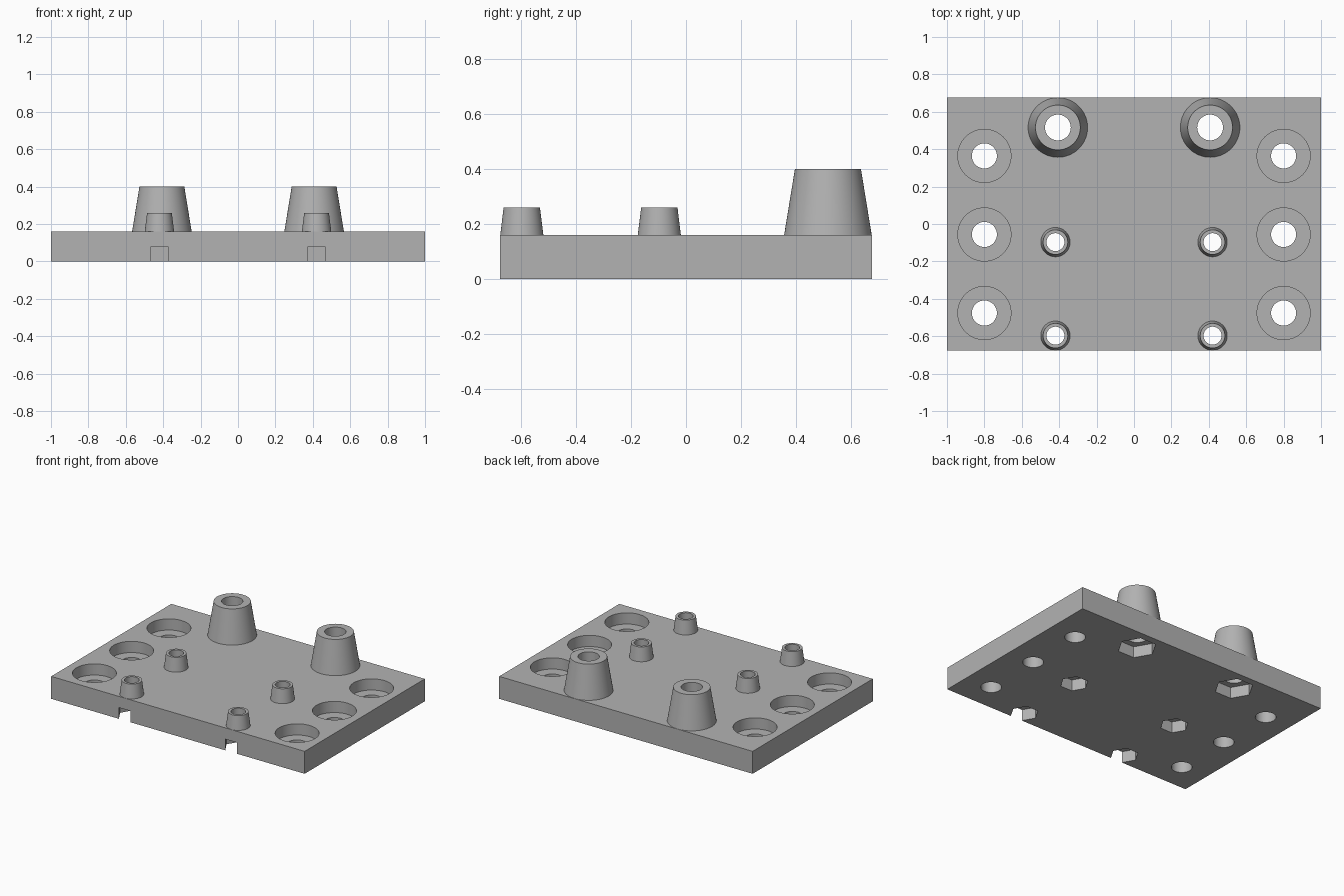
import bpy
import math

cube = bpy.data.objects.get("Cube")
if cube:
    bpy.data.objects.remove(cube)

GREY = (0.45, 0.45, 0.45, 1)
grey = bpy.data.materials.new("plain grey")
grey.use_nodes = True
grey.diffuse_color = GREY
grey.node_tree.nodes["Principled BSDF"].inputs["Base Color"].default_value = GREY

TOP = 0.16      # plate thickness
POCKET = 0.08   # depth of nut pockets and counterbores

# Base plate
bpy.ops.mesh.primitive_cube_add(size=1, location=(0, 0, TOP / 2))
plate = bpy.context.object
plate.name = "mounting_plate"
plate.scale = (2, 1.354, TOP)
bpy.ops.object.transform_apply(location=True, scale=True)
plate.data.materials.append(grey)


def combine(operation, x, y, z0, z1, r0, r1=None, sides=64):
    """Add or cut a round (or hexagonal) tapered solid between two heights."""
    bpy.ops.mesh.primitive_cone_add(
        vertices=sides, radius1=r0, radius2=r0 if r1 is None else r1,
        depth=z1 - z0, location=(x, y, (z0 + z1) / 2),
        rotation=(0, 0, math.pi / 2 if sides == 6 else 0))
    tool = bpy.context.object
    tool.data.materials.append(grey)
    mod = plate.modifiers.new("combine", 'BOOLEAN')
    mod.operation = operation
    mod.solver = 'EXACT'
    mod.object = tool
    bpy.context.view_layer.objects.active = plate
    bpy.ops.object.modifier_apply(modifier=mod.name)
    bpy.data.objects.remove(tool)


# Standoffs: x, y, top height, base radius, top radius, bore radius, nut radius
standoffs = [
    (0.407, 0.516, 0.40, 0.16, 0.12, 0.069, 0.127),
    (0.42, -0.097, 0.26, 0.079, 0.066, 0.048, 0.0925),
    (0.42, -0.597, 0.26, 0.079, 0.066, 0.048, 0.0925),
]

for side in (-1, 1):
    for x, y, height, base, tip, bore, nut in standoffs:
        # Tapered standoff, its bore and the nut pocket underneath
        combine('UNION', side * x, y, TOP - 0.005, height, base, tip)
        combine('DIFFERENCE', side * x, y, -0.1, 0.5, bore)
        combine('DIFFERENCE', side * x, y, -0.1, POCKET, nut, sides=6)
    for y in (0.364, -0.056, -0.476):
        # Counterbored screw holes
        combine('DIFFERENCE', side * 0.8, y, TOP - POCKET, 0.3, 0.142)
        combine('DIFFERENCE', side * 0.8, y, -0.1, 0.3, 0.067)

bpy.ops.object.select_all(action='DESELECT')
plate.select_set(True)
bpy.context.view_layer.objects.active = plate
bpy.ops.object.shade_smooth_by_angle(angle=math.radians(30))
